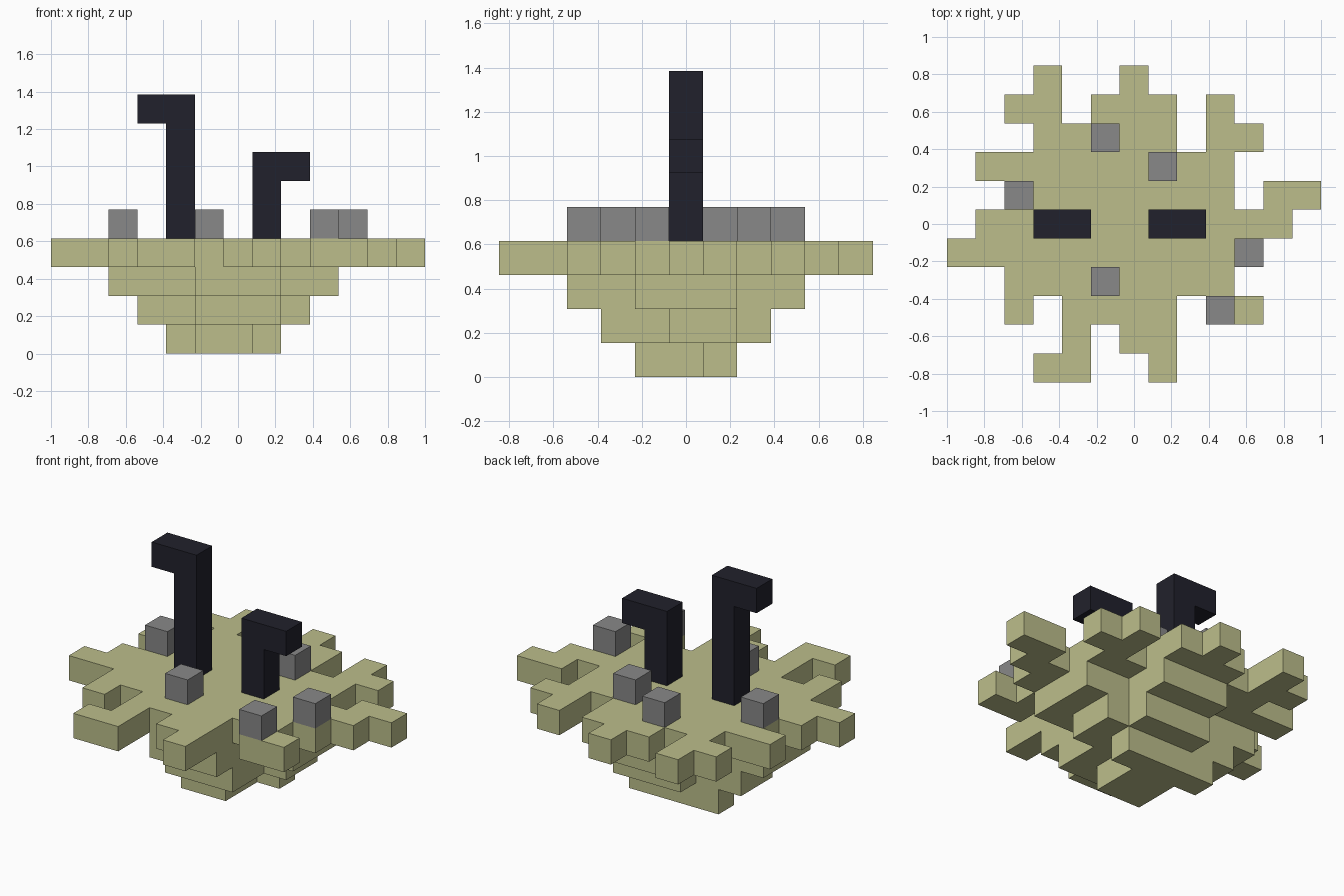
import bpy
import bmesh
from mathutils import Vector

cube = bpy.data.objects.get("Cube")
if cube:
    bpy.data.objects.remove(cube, do_unlink=True)

U = 2 / 13  # edge of one block
ORIGIN = Vector((-6.5, -5.5, 0))


def material(name, rgb):
    mat = bpy.data.materials.new(name)
    mat.use_nodes = True
    color = (*rgb, 1)
    mat.diffuse_color = color
    mat.node_tree.nodes["Principled BSDF"].inputs["Base Color"].default_value = color
    return mat


def blocks(name, cells, mat):
    """Outer skin of a set of (column, row, level) blocks."""
    cells = set(cells)
    bm = bmesh.new()
    for cell in cells:
        for axis in range(3):
            for side in (-1, 1):
                step = Vector((0, 0, 0))
                step[axis] = side
                if tuple(int(c + s) for c, s in zip(cell, step)) in cells:
                    continue
                a, b = Vector((0, 0, 0)), Vector((0, 0, 0))
                a[(axis + 1) % 3] = 0.5
                b[(axis + 2) % 3] = 0.5 * side
                mid = Vector(cell) + Vector((0.5, 0.5, 0.5)) + step / 2 + ORIGIN
                corners = (mid - a - b, mid + a - b, mid + a + b, mid - a + b)
                bm.faces.new([bm.verts.new(p * U) for p in corners])
    bmesh.ops.remove_doubles(bm, verts=bm.verts, dist=0.001)
    mesh = bpy.data.meshes.new(name)
    bm.to_mesh(mesh)
    bm.free()
    mesh.materials.append(mat)
    obj = bpy.data.objects.new(name, mesh)
    bpy.context.collection.objects.link(obj)
    return obj


def layer(rows, level):
    """Rows run from back to front, '#' marks a block."""
    return [(c, 10 - r, level) for r, row in enumerate(rows)
            for c, mark in enumerate(row) if mark == "#"]


sand = material("sand", (0.503, 0.515, 0.258))
stone = material("stone_grey", (0.246, 0.246, 0.246))
dark = material("dark_pipe", (0.0152, 0.0152, 0.025))

empty = ["............."]

# Floating island: ragged top, stepped underside
top = ["...#..#......",
       "..##.###.#...",
       "...#####.##..",
       ".#########...",
       "..########.##",
       ".###########.",
       "###########..",
       "..########...",
       "..#.####.##..",
       "....#.##.....",
       "...##..#....."]
arm = [".....###....."]
upper = empty * 2 + arm * 2 + ["..########..."] * 3 + arm * 2
middle = empty * 3 + arm + ["...######...."] * 2 + arm * 2
bottom = empty * 4 + ["....####....."] + [".....##......"] * 2

island = []
for level, rows in enumerate((bottom, middle, upper, top)):
    island += layer(rows, level)
blocks("island", island, sand)

# Loose stones on the surface
for i, (c, r) in enumerate(((5, 8), (7, 7), (2, 6), (10, 4), (5, 3), (9, 2))):
    blocks(f"stone_{i + 1}", [(c, r, 4)], stone)

# Hooked pipes, bent outwards at the top
for name, column, height, bend in (("tall_pipe", 4, 5, -1), ("short_pipe", 7, 3, 1)):
    shaft = [(column, 5, 4 + k) for k in range(height)]
    blocks(name, shaft + [(column + bend, 5, 3 + height)], dark)
